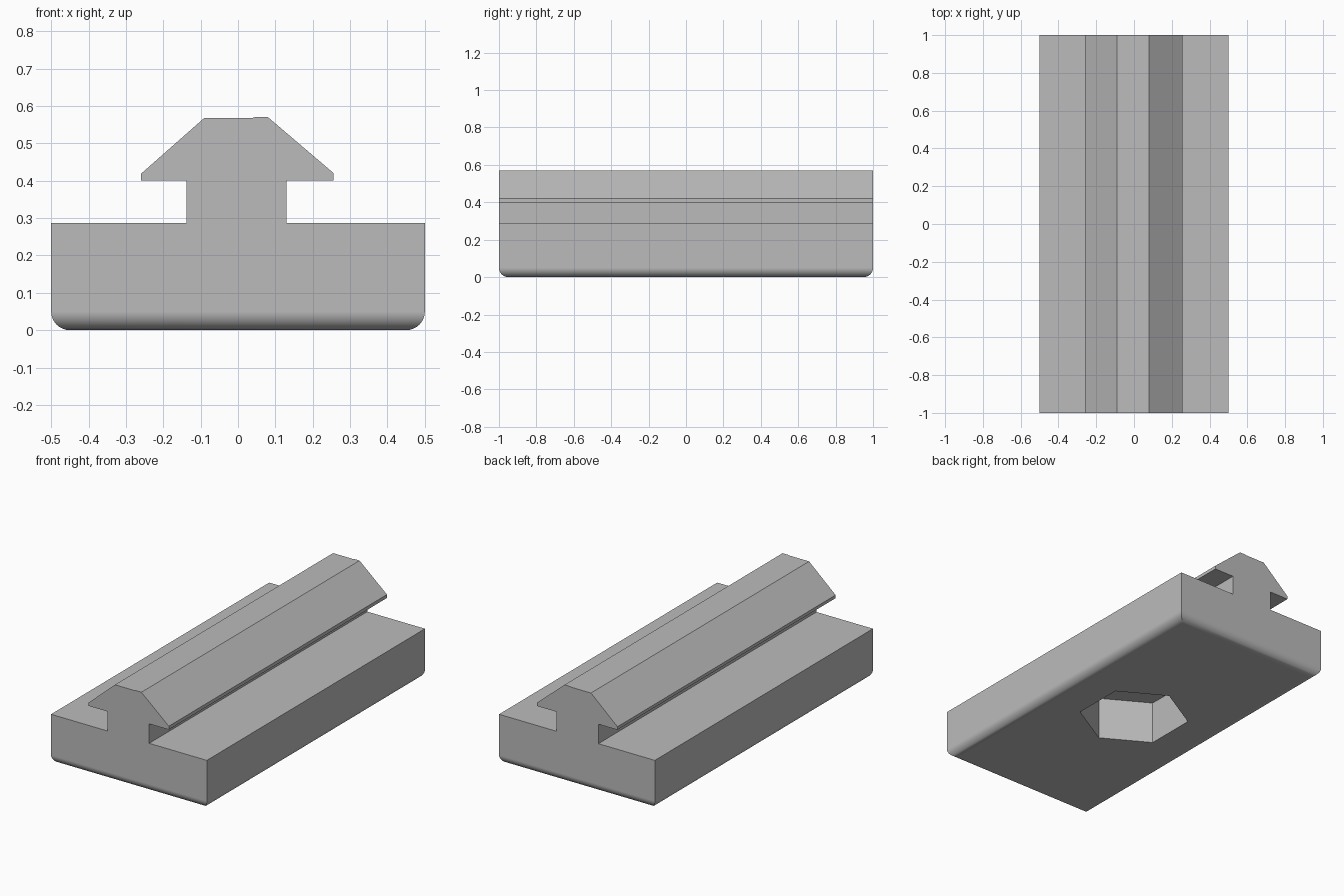
import bpy
import bmesh
import math

default_cube = bpy.data.objects.get("Cube")
if default_cube:
    bpy.data.objects.remove(default_cube, do_unlink=True)

LENGTH = 2.0
POCKET_RADIUS = 0.30
POCKET_DEPTH = 0.25

# Single plain grey material
grey = bpy.data.materials.new("plain grey")
grey.use_nodes = True
colour = (0.5, 0.5, 0.5, 1.0)
grey.diffuse_color = colour
grey.node_tree.nodes["Principled BSDF"].inputs["Base Color"].default_value = colour


def make_object(name, bm):
    bmesh.ops.recalc_face_normals(bm, faces=bm.faces)
    mesh = bpy.data.meshes.new(name)
    bm.to_mesh(mesh)
    bm.free()
    mesh.materials.append(grey)
    obj = bpy.data.objects.new(name, mesh)
    bpy.context.collection.objects.link(obj)
    return obj


# Rail: cross-section of base, neck and arrow-shaped head, swept along y
profile = [
    (-0.5, 0), (0.5, 0), (0.5, 0.287), (0.13, 0.287),
    (0.13, 0.40), (0.256, 0.40), (0.256, 0.42), (0.08, 0.57),
    (0.045, 0.57), (0.04, 0.568), (-0.09, 0.568), (-0.26, 0.418),
    (-0.26, 0.40), (-0.138, 0.40), (-0.138, 0.287), (-0.5, 0.287),
]
bm = bmesh.new()
section = bm.faces.new([bm.verts.new((x, -LENGTH / 2, z)) for x, z in profile])
swept = bmesh.ops.extrude_face_region(bm, geom=[section], use_keep_orig=True)
end_verts = [g for g in swept["geom"] if isinstance(g, bmesh.types.BMVert)]
bmesh.ops.translate(bm, verts=end_verts, vec=(0, LENGTH, 0))

# Rounded edges around the underside
bottom_edges = [e for e in bm.edges if all(v.co.z < 0.001 for v in e.verts)]
bmesh.ops.bevel(bm, geom=bottom_edges, offset=0.05, offset_type='OFFSET',
                segments=8, profile=0.5, affect='EDGES')
rail = make_object("slotted_rail", bm)

# Hexagonal pocket cut into the underside, corners pointing along y
bm = bmesh.new()
bmesh.ops.create_cone(bm, cap_ends=True, segments=6, radius1=POCKET_RADIUS,
                      radius2=POCKET_RADIUS, depth=2 * POCKET_DEPTH)
for v in bm.verts:
    angle = round(math.degrees(math.atan2(v.co.y, v.co.x)) / 30)
    if angle % 2 == 0:  # a corner lies on x, so turn it a twelfth
        c, s = math.cos(math.pi / 6), math.sin(math.pi / 6)
        v.co.x, v.co.y = v.co.x * c - v.co.y * s, v.co.x * s + v.co.y * c
cutter = make_object("hex_pocket_cutter", bm)
cutter.hide_render = True

bpy.ops.object.select_all(action='DESELECT')
rail.select_set(True)
bpy.context.view_layer.objects.active = rail
cut = rail.modifiers.new("hex_pocket", 'BOOLEAN')
cut.operation = 'DIFFERENCE'
cut.solver = 'EXACT'
cut.object = cutter
bpy.ops.object.modifier_apply(modifier=cut.name)
bpy.data.objects.remove(cutter, do_unlink=True)

# Smooth rounding with crisp corners and flat faces
bpy.ops.object.shade_smooth_by_angle(angle=math.radians(30))
rounding = rail.modifiers.new("even_normals", 'WEIGHTED_NORMAL')
rounding.keep_sharp = True
